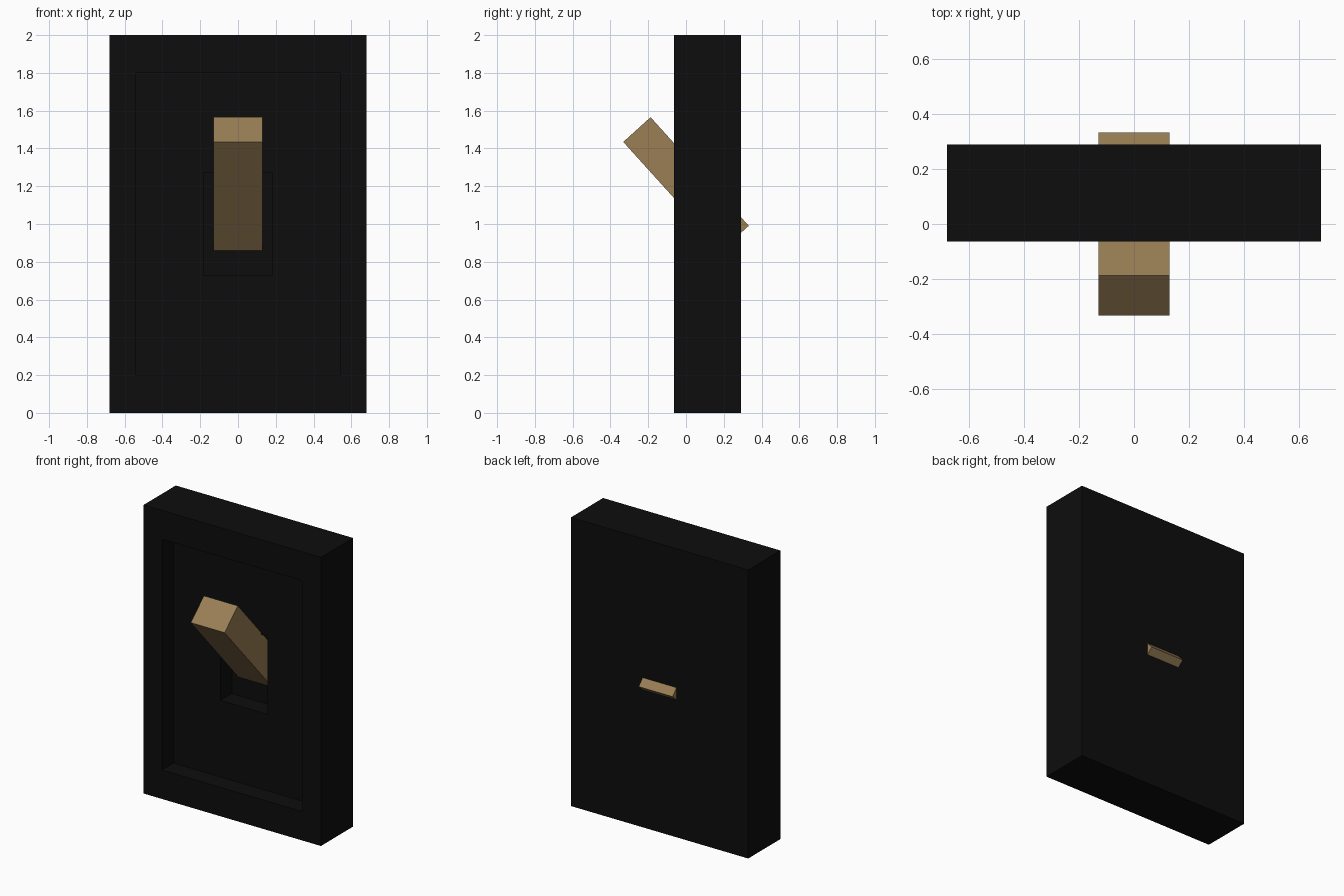
import bpy, bmesh, math
from mathutils import Matrix, Vector

if "Cube" in bpy.data.objects:
    bpy.data.objects.remove(bpy.data.objects["Cube"])


def material(name, color):
    m = bpy.data.materials.new(name)
    m.diffuse_color = (*color, 1)
    m.use_nodes = True
    m.node_tree.nodes["Principled BSDF"].inputs["Base Color"].default_value = m.diffuse_color
    return m


def make_object(name, bm, mat):
    bmesh.ops.recalc_face_normals(bm, faces=bm.faces)
    mesh = bpy.data.meshes.new(name)
    bm.to_mesh(mesh)
    bm.free()
    mesh.materials.append(mat)
    ob = bpy.data.objects.new(name, mesh)
    bpy.context.collection.objects.link(ob)
    return ob


def box(size, center):
    bm = bmesh.new()
    bmesh.ops.create_cube(bm, size=1, matrix=Matrix.Translation(center)
                          @ Matrix.Diagonal((*size, 1)))
    return bm


def recess(bm, face, half_x, z0, z1, y):
    """Inset a front face to the given rectangle, then sink it to depth y."""
    bmesh.ops.inset_individual(bm, faces=[face], thickness=0.05)
    mid = face.calc_center_median().z
    for v in face.verts:
        v.co.x = math.copysign(half_x, v.co.x)
        v.co.z = z1 if v.co.z > mid else z0
    floor = bmesh.ops.extrude_discrete_faces(bm, faces=[face])["faces"][0]
    for v in floor.verts:
        v.co.y = y
    return floor


black = material("black", (0.004, 0.004, 0.004))
tan = material("tan", (0.32, 0.21, 0.09))

# Wall plate with a stepped recess in its front
FRONT, BACK = -0.063, 0.29
bm = box((1.36, BACK - FRONT, 2), Vector((0, (FRONT + BACK) / 2, 1)))
front = min(bm.faces, key=lambda f: f.calc_center_median().y)
panel = recess(bm, front, 0.54, 0.2, 1.8, 0.065)
recess(bm, panel, 0.18, 0.73, 1.27, 0.19)
make_object("switch_plate", bm, black)

# Tilted lever passing through the plate
lever = make_object("switch_lever", box((0.26, 0.195, 0.775), Vector()), tan)
lever.location = (0, 0, 1.2125)
lever.rotation_euler.x = math.atan2(0.52, 0.575)
